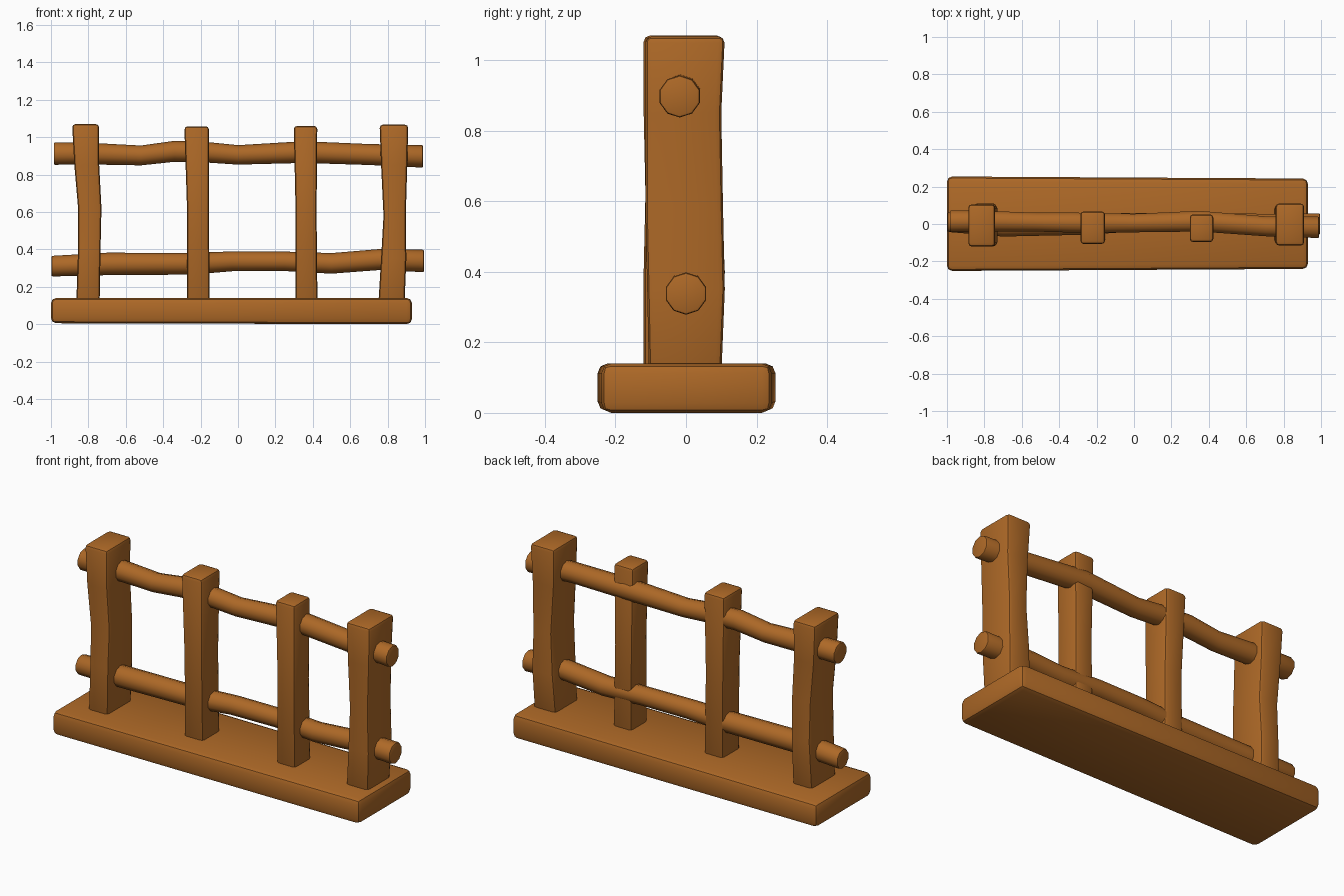
import bpy, bmesh, math
from mathutils import Vector

cube = bpy.data.objects.get("Cube")
if cube:
    bpy.data.objects.remove(cube, do_unlink=True)

wood = bpy.data.materials.new("brown_wood")
wood.use_nodes = True
COLOUR = (0.42, 0.14, 0.02, 1)
wood.diffuse_color = COLOUR
wood.node_tree.nodes["Principled BSDF"].inputs["Base Color"].default_value = COLOUR


def loft(name, rings, bevel, angle=50):
    """Skin a list of point rings, cap the ends and soften the hard edges."""
    bm = bmesh.new()
    loops = [[bm.verts.new(p) for p in ring] for ring in rings]
    n = len(loops[0])
    for a, b in zip(loops, loops[1:]):
        for i in range(n):
            j = (i + 1) % n
            bm.faces.new((a[i], a[j], b[j], b[i]))
    bm.faces.new(loops[0][::-1])
    bm.faces.new(loops[-1])
    bmesh.ops.recalc_face_normals(bm, faces=bm.faces)
    mesh = bpy.data.meshes.new(name)
    bm.to_mesh(mesh)
    bm.free()
    mesh.materials.append(wood)
    obj = bpy.data.objects.new(name, mesh)
    bpy.context.collection.objects.link(obj)
    mod = obj.modifiers.new("worn_edges", "BEVEL")
    mod.width = bevel
    mod.segments = 2
    mod.limit_method = "ANGLE"
    mod.angle_limit = math.radians(angle)
    bpy.ops.object.select_all(action="DESELECT")
    obj.select_set(True)
    bpy.context.view_layer.objects.active = obj
    bpy.ops.object.modifier_apply(modifier=mod.name)
    bpy.ops.object.shade_smooth_by_angle(angle=math.radians(40))
    return obj


def post(name, sections):
    """Square timber; each section is z, x min, x max, y min, y max."""
    loft(name, [[(x0, y0, z), (x1, y0, z), (x1, y1, z), (x0, y1, z)]
                for z, x0, x1, y0, y1 in sections], 0.018)


def rail(name, path):
    """Crooked round pole along x; each point is x, y, z, radius."""
    rings = []
    for x, y, z, r in path:
        angles = [math.tau * (i + 0.5) / 10 for i in range(10)]
        rings.append([(x, y + r * math.cos(a), z + r * math.sin(a)) for a in angles])
    loft(name, rings, 0.008, 60)


# Base plank, slightly tapered towards its left end
loft("base_plank", [[(x, -w, 0.005 * (x < 0)), (x, w + 0.003, 0.005 * (x < 0)),
                     (x, w + 0.003, 0.14), (x, -w, 0.14)]
                    for x, w in ((-1.0, 0.251), (0.93, 0.24))], 0.028)

# Thick end posts
post("right_end_post", [(0.1, -0.865, -0.74, -0.12, 0.1),
                        (0.4, -0.855, -0.735, -0.12, 0.11),
                        (0.62, -0.855, -0.73, -0.115, 0.1),
                        (0.85, -0.875, -0.742, -0.12, 0.1),
                        (1.07, -0.887, -0.743, -0.12, 0.105)])
post("left_end_post", [(0.1, 0.75, 0.89, -0.105, 0.1),
                       (0.35, 0.765, 0.9, -0.11, 0.11),
                       (0.58, 0.778, 0.897, -0.115, 0.105),
                       (0.85, 0.765, 0.905, -0.115, 0.1),
                       (1.067, 0.757, 0.91, -0.115, 0.11)])

# Slimmer middle posts
post("right_middle_post", [(0.1, -0.272, -0.152, -0.1, 0.06),
                           (0.6, -0.272, -0.155, -0.105, 0.055),
                           (1.058, -0.287, -0.155, -0.107, 0.068)])
post("left_middle_post", [(0.1, 0.308, 0.425, -0.095, 0.055),
                          (0.6, 0.308, 0.42, -0.095, 0.05),
                          (1.06, 0.298, 0.424, -0.097, 0.052)])

# Crooked rails
rail("upper_rail", [(-0.985, 0.015, 0.912, 0.06), (-0.8, 0.015, 0.912, 0.058),
                    (-0.52, 0.01, 0.902, 0.053), (-0.34, 0.008, 0.924, 0.056),
                    (-0.18, 0.005, 0.92, 0.055), (0.0, 0.005, 0.905, 0.052),
                    (0.35, 0.015, 0.92, 0.058), (0.7, -0.012, 0.907, 0.056),
                    (0.99, -0.018, 0.897, 0.06)])
rail("lower_rail", [(-0.998, 0.01, 0.31, 0.055), (-0.7, -0.01, 0.322, 0.06),
                    (-0.25, -0.002, 0.323, 0.058), (-0.03, 0.008, 0.336, 0.053),
                    (0.25, 0.012, 0.336, 0.052), (0.5, 0.005, 0.325, 0.055),
                    (0.75, 0.0, 0.345, 0.056), (0.995, 0.0, 0.338, 0.06)])
